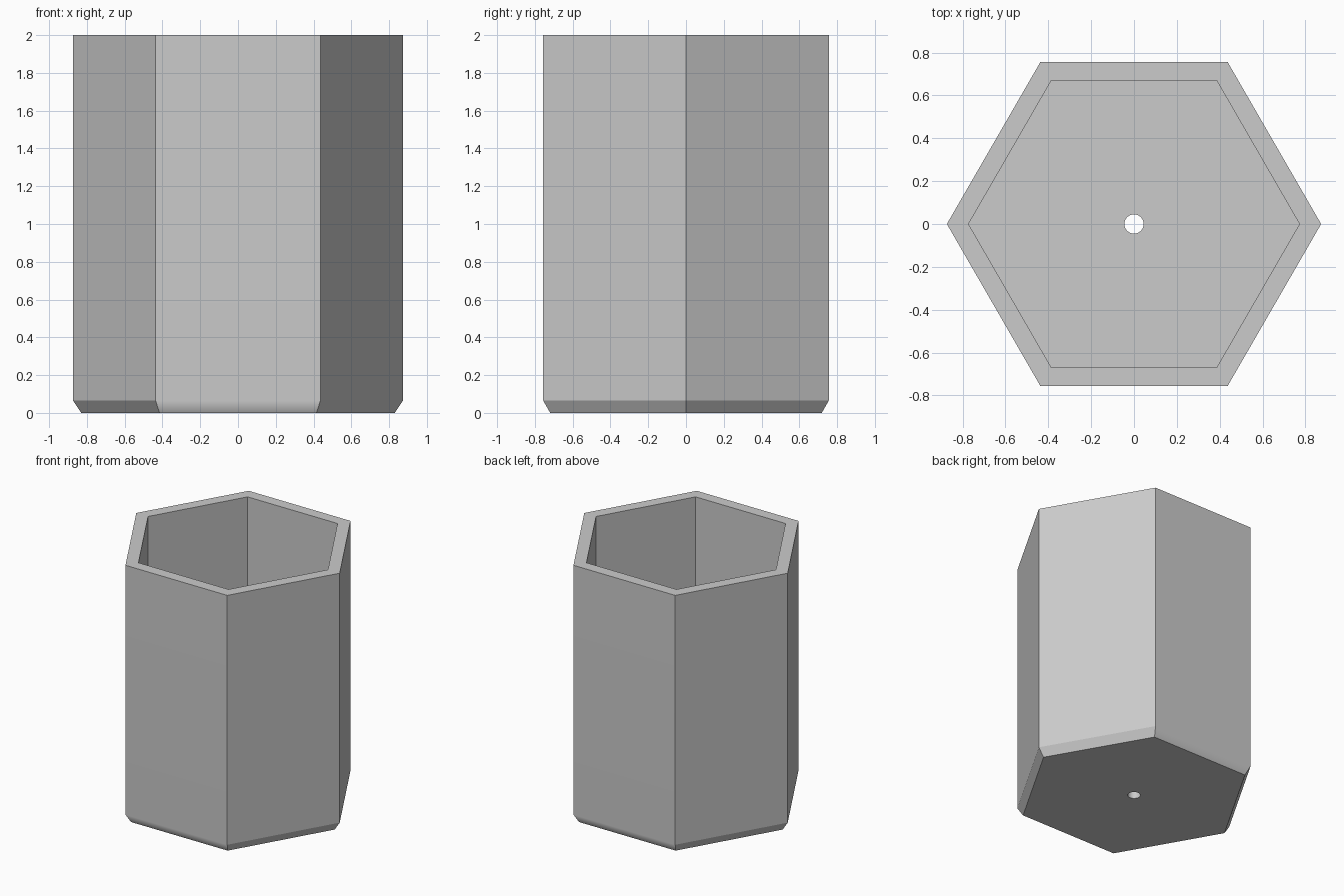
import bpy
import bmesh
from math import cos, sin, tau

cube = bpy.data.objects.get("Cube")
if cube:
    bpy.data.objects.remove(cube, do_unlink=True)

SIDES = 6
HOLE_STEPS = 4          # hole segments per hexagon side
FLOOR = 0.09

grey = bpy.data.materials.new("light grey")
grey.use_nodes = True
colour = (0.6, 0.6, 0.6, 1)
grey.diffuse_color = colour
grey.node_tree.nodes["Principled BSDF"].inputs["Base Color"].default_value = colour

bm = bmesh.new()


def ring(radius, z, count=SIDES):
    return [bm.verts.new((radius * cos(tau * i / count), radius * sin(tau * i / count), z))
            for i in range(count)]


def band(lower, upper):
    n = len(lower)
    return [bm.faces.new((lower[i], lower[(i + 1) % n], upper[(i + 1) % n], upper[i]))
            for i in range(n)]


def pierced_floor(outer, hole):
    n = len(hole)
    for i in range(SIDES):
        arc = [hole[(i * HOLE_STEPS + k) % n] for k in range(HOLE_STEPS, -1, -1)]
        bm.faces.new([outer[i], outer[(i + 1) % SIDES]] + arc)


# Outer wall with chamfered foot, rim and inner wall
foot = ring(0.83, 0)
chamfer = ring(0.873, 0.065)
rim_outer = ring(0.873, 2)
rim_inner = ring(0.772, 2)
inside = ring(0.772, FLOOR)
chamfer_faces = band(foot, chamfer)
band(chamfer, rim_outer)
band(rim_outer, rim_inner)
band(rim_inner, inside)

# Floor with the round drain hole
hole_low = ring(0.045, 0, SIDES * HOLE_STEPS)
hole_high = ring(0.045, FLOOR, SIDES * HOLE_STEPS)
pierced_floor(inside, hole_high)
pierced_floor(foot, hole_low)
hole_faces = band(hole_low, hole_high)

bmesh.ops.recalc_face_normals(bm, faces=bm.faces[:])

# Crisp edges, except around the hole and above the front and back chamfers
for face in bm.faces:
    face.smooth = True
for edge in bm.edges:
    edge.smooth = False
for face in hole_faces:
    for edge in face.edges:
        if all(f in hole_faces for f in edge.link_faces):
            edge.smooth = True
for face in chamfer_faces:
    if abs(face.normal.y) > 0.8:
        for edge in face.edges:
            edge.smooth = all(v in chamfer for v in edge.verts)

mesh = bpy.data.meshes.new("hexagonal_pot")
bm.to_mesh(mesh)
bm.free()
mesh.materials.append(grey)
pot = bpy.data.objects.new("hexagonal_pot", mesh)
bpy.context.collection.objects.link(pot)

# Keep the large walls evenly shaded
weighted = pot.modifiers.new("even_shading", "WEIGHTED_NORMAL")
weighted.keep_sharp = True
